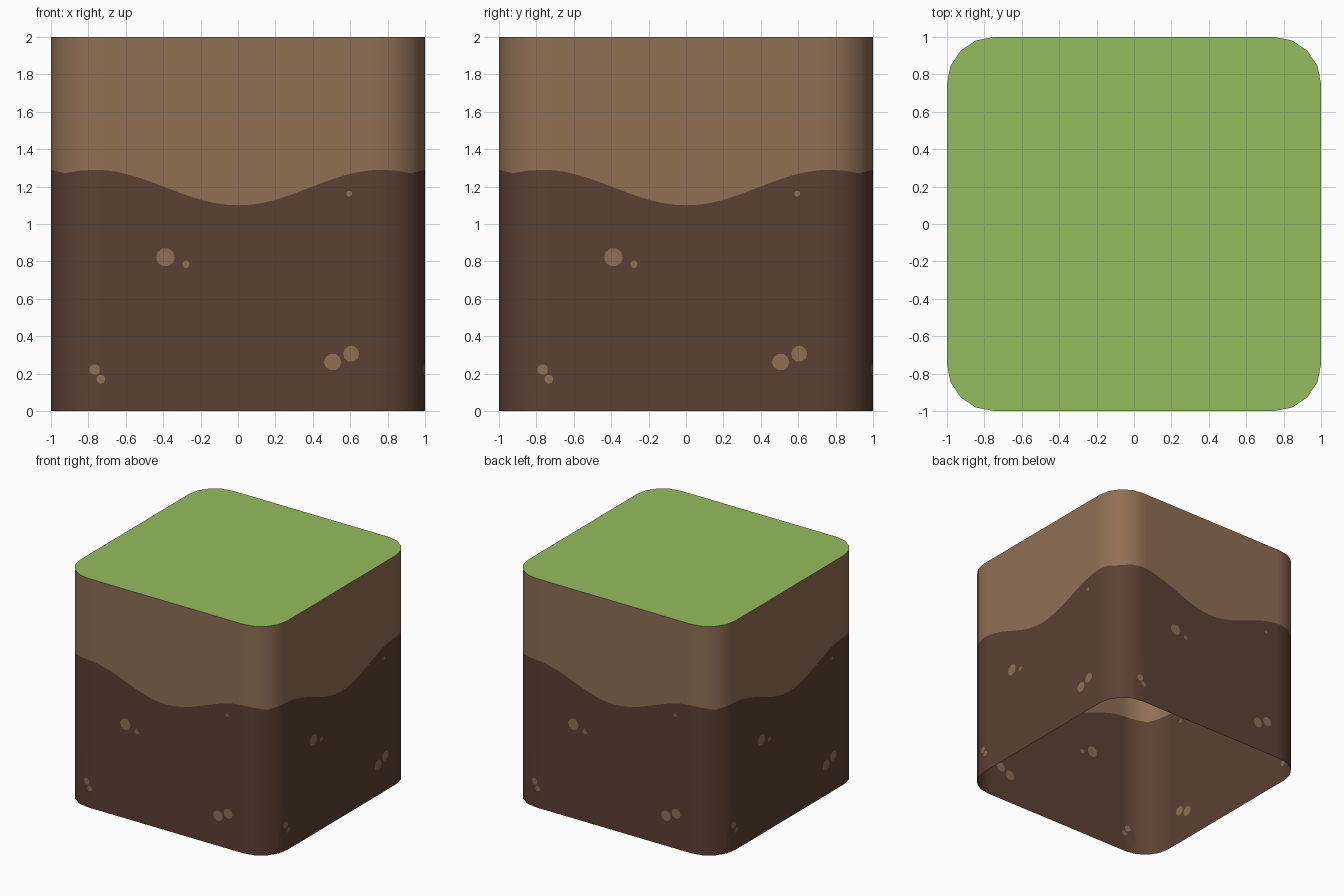
import bpy, bmesh, math
from mathutils import Vector, Matrix

if "Cube" in bpy.data.objects:
    bpy.data.objects.remove(bpy.data.objects["Cube"])


def material(name, r, g, b):
    def lin(c):
        c /= 255
        return c / 12.92 if c <= 0.04045 else ((c + 0.055) / 1.055) ** 2.4
    m = bpy.data.materials.new(name)
    m.diffuse_color = (lin(r), lin(g), lin(b), 1)
    m.use_nodes = True
    m.node_tree.nodes["Principled BSDF"].inputs["Base Color"].default_value = m.diffuse_color
    return m


GRASS = material("grass green", 149, 188, 93)
LIGHT = material("light soil", 144, 112, 84)
DARK = material("dark soil", 92, 64, 51)

R = 0.25          # corner radius
SEG = 4           # segments per corner
C = 1 - R
# column positions on one side: half corner, flat part, half corner
arc = [(C + R * math.sin(a), C + R * math.cos(a))
       for a in (math.pi / 8, math.pi / 4)]
flat = [C * i / 16 for i in range(-16, 17)]
columns = [-p[0] for p in reversed(arc)] + flat + [p[0] for p in arc]
profile = [(0, 1), (C, 1)] + arc


def wave(x):
    return 1.195 - 0.095 * math.cos(math.pi * x / 0.77)


def depth(x):
    """Distance of the wall from the centre at position x along a side."""
    x = abs(x)
    for (x0, d0), (x1, d1) in zip(profile, profile[1:]):
        if x <= x1 + 1e-6:
            return d0 + (d1 - d0) * (x - x0) / (x1 - x0)
    return profile[-1][1]


# one side as a flat sheet: dark soil below the wave, light soil above
bm = bmesh.new()
rows = [[bm.verts.new((x, 0, z)) for z in (0, wave(x), 2)] for x in columns]
for a, b in zip(rows, rows[1:]):
    for k in (0, 1):
        f = bm.faces.new((a[k], b[k], b[k + 1], a[k + 1]))
        f.material_index = 1 - k


def overlaps(f, x, z, r):
    xs = [v.co.x for v in f.verts]
    zs = [v.co.z for v in f.verts]
    e = 1e-4
    return (min(xs) < x + r - e and max(xs) > x - r + e
            and min(zs) < z + r - e and max(zs) > z - r + e)


# pebbles: cut round spots into the sheet
def pebble(x, z, r, sides=10):
    centre = Vector((x, 0, z))
    planes = []
    for i in range(sides):
        a = 2 * math.pi * (i + 0.5) / sides
        n = Vector((math.cos(a), 0, math.sin(a)))
        planes.append((centre + n * r * math.cos(math.pi / sides), n))

    def inside():
        return [f for f in bm.faces if overlaps(f, x, z, r) and all(
            (f.calc_center_median() - p).dot(n) < 0 for p, n in done)]
    done = []
    for p, n in planes:
        faces = inside()
        geom = list({v for f in faces for v in f.verts}) \
            + list({e for f in faces for e in f.edges}) + faces
        bmesh.ops.bisect_plane(bm, geom=geom, dist=1e-6, plane_co=p, plane_no=n)
        done.append((p, n))
    for f in inside():
        f.material_index = 0


for spot in [(-0.388, 0.822, 0.05), (-0.278, 0.785, 0.02), (0.594, 1.162, 0.016),
             (-0.766, 0.222, 0.029), (-0.733, 0.17, 0.024),
             (0.506, 0.262, 0.046), (0.605, 0.306, 0.043)]:
    pebble(*spot)

# bend the sheet around the half corners and repeat it on four sides
for v in bm.verts:
    v.co.y = -depth(v.co.x)
side = list(bm.verts) + list(bm.edges) + list(bm.faces)
for k in (1, 2, 3):
    new = bmesh.ops.duplicate(bm, geom=side)["geom"]
    bmesh.ops.rotate(bm, verts=[g for g in new if isinstance(g, bmesh.types.BMVert)],
                     cent=(0, 0, 0), matrix=Matrix.Rotation(k * math.pi / 2, 3, 'Z'))
bmesh.ops.remove_doubles(bm, verts=bm.verts, dist=1e-4)
for f in bm.faces:
    f.smooth = True


def finish(bm, name, mats):
    me = bpy.data.meshes.new(name)
    bm.to_mesh(me)
    bm.free()
    for m in mats:
        me.materials.append(m)
    ob = bpy.data.objects.new(name, me)
    bpy.context.collection.objects.link(ob)


finish(bm, "soil_walls", [LIGHT, DARK])

# grass: flat rounded square on top
bm = bmesh.new()
ring = []
for q in range(4):
    corner = math.pi / 4 + q * math.pi / 2
    cx, cy = math.copysign(C, math.cos(corner)), math.copysign(C, math.sin(corner))
    for s in range(SEG + 1):
        a = (q + s / SEG) * math.pi / 2
        ring.append(bm.verts.new((cx + R * math.cos(a), cy + R * math.sin(a), 2)))
bm.faces.new(ring)
finish(bm, "grass_top", [GRASS])
